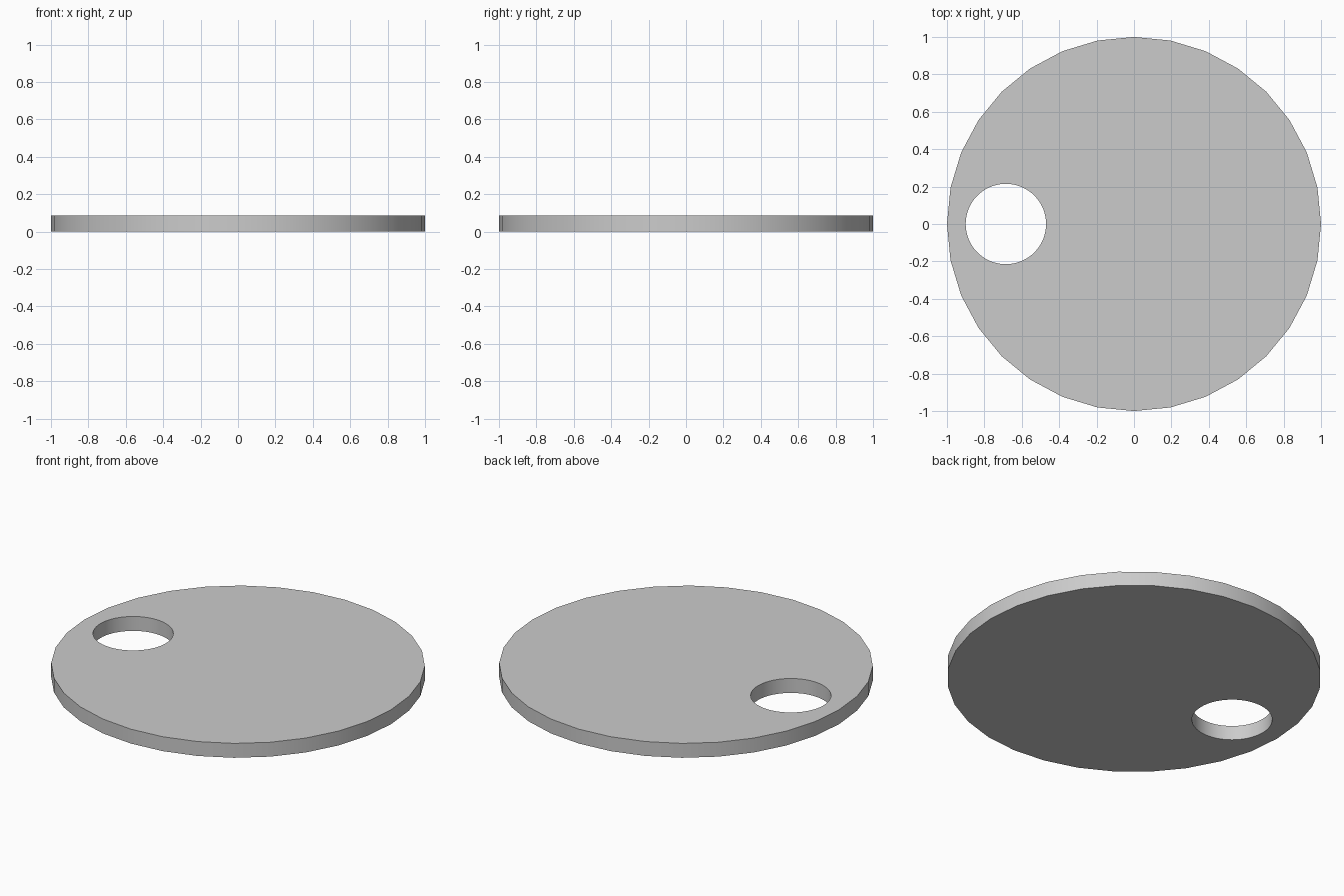
import bpy
import math

if "Cube" in bpy.data.objects:
    bpy.data.objects.remove(bpy.data.objects["Cube"])

THICKNESS = 0.085


def cylinder(name, radius, depth, sides, location):
    bpy.ops.mesh.primitive_cylinder_add(
        vertices=sides, radius=radius, depth=depth, location=location)
    obj = bpy.context.object
    obj.name = name
    return obj


# Hole cutter
cutter = cylinder("hole_cutter", 0.215, 0.5, 64, (-0.685, 0, THICKNESS / 2))
cutter.hide_render = True

# Round plate with an off-centre hole
disc = cylinder("disc", 1.0, THICKNESS, 32, (0, 0, THICKNESS / 2))
cut = disc.modifiers.new("hole", 'BOOLEAN')
cut.operation = 'DIFFERENCE'
cut.solver = 'EXACT'
cut.object = cutter
bpy.ops.object.modifier_apply(modifier=cut.name)
bpy.data.objects.remove(cutter)

# Smooth walls, crisp rims
bpy.ops.object.shade_smooth_by_angle(angle=math.radians(30))
